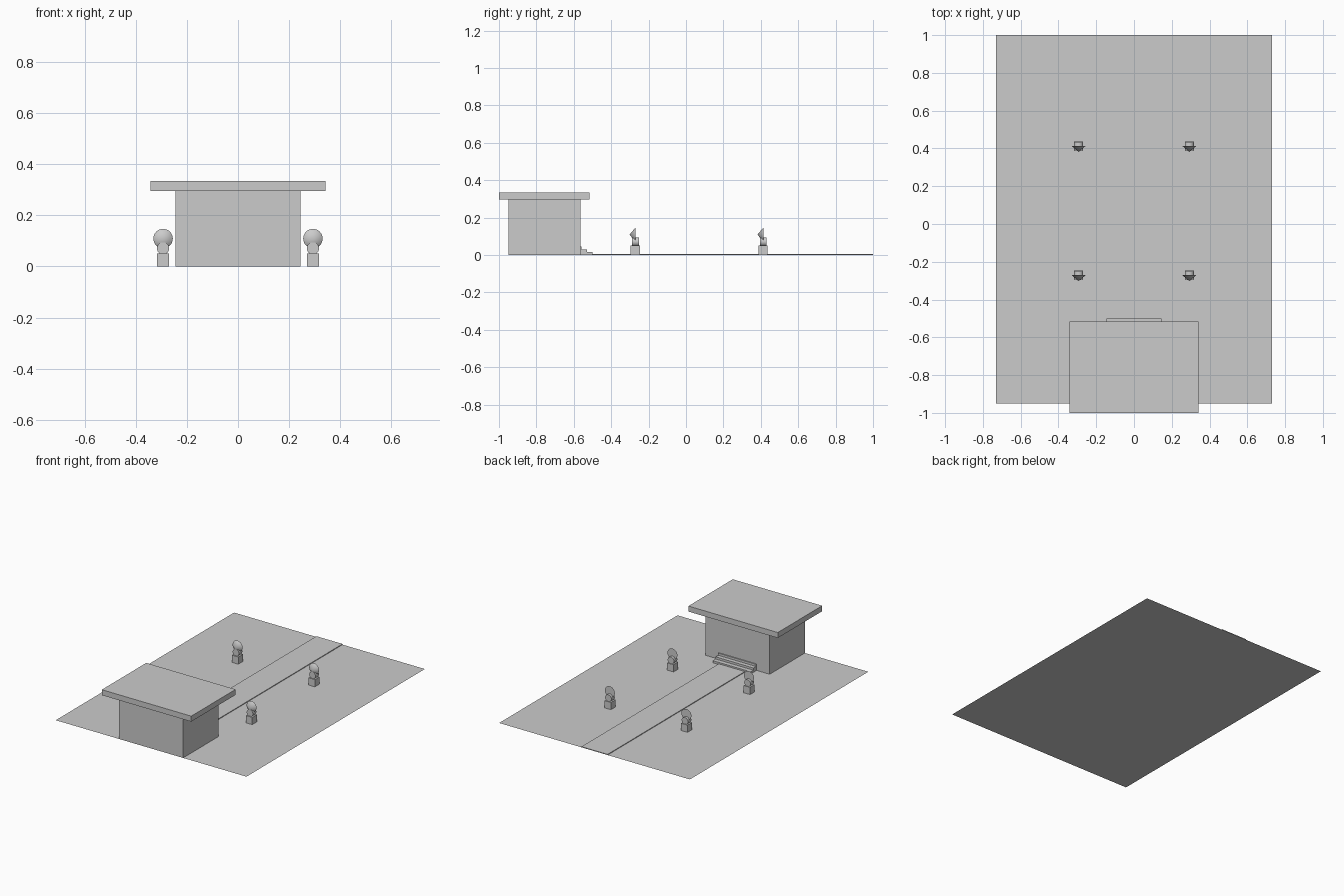
import bpy
import math

cube = bpy.data.objects.get("Cube")
if cube:
    bpy.data.objects.remove(cube, do_unlink=True)

# One plain stone grey
stone = bpy.data.materials.new("stone_grey")
stone.use_nodes = True
GREY = (0.6, 0.6, 0.6, 1)
stone.diffuse_color = GREY
stone.node_tree.nodes["Principled BSDF"].inputs["Base Color"].default_value = GREY


def finish(name):
    ob = bpy.context.object
    ob.name = name
    ob.data.name = name
    ob.data.materials.append(stone)
    return ob


def box(name, x, y, z):
    """Box from (low, high) ranges on each axis."""
    ranges = (x, y, z)
    bpy.ops.mesh.primitive_cube_add(size=1, location=[sum(r) / 2 for r in ranges])
    ob = finish(name)
    ob.scale = [r[1] - r[0] for r in ranges]
    bpy.ops.object.transform_apply(location=False, rotation=False, scale=True)
    return ob


def round_part(name, loc, r_back, r_front, depth):
    """Cone or cylinder lying along y; its tip points to the front."""
    bpy.ops.mesh.primitive_cone_add(vertices=32, radius1=r_back, radius2=r_front,
                                    depth=depth, location=loc,
                                    rotation=(math.pi / 2, 0, 0))
    ob = finish(name)
    bpy.ops.object.shade_smooth_by_angle(angle=math.radians(30))
    return ob


# Ground sheet and raised path
bpy.ops.mesh.primitive_plane_add(size=1, location=(0, 0.025, 0))
ground = finish("ground")
ground.scale = (1.46, 1.95, 1)
bpy.ops.object.transform_apply(location=False, rotation=False, scale=True)
box("path", (-0.1, 0.1), (-0.565, 1.0), (0, 0.005))

# Hall with overhanging flat roof
box("hall_walls", (-0.245, 0.245), (-0.95, -0.565), (0, 0.296))
box("hall_roof", (-0.342, 0.342), (-1.0, -0.515), (0.296, 0.334))

# Steps down to the path
for i, (front, top) in enumerate([(-0.5, 0.015), (-0.53, 0.03), (-0.558, 0.045)]):
    box(f"step_{i + 1}", (-0.145, 0.145), (-0.566, front), (0, top))

# Two pairs of statues flanking the path
for row, y in (("near", -0.272), ("far", 0.412)):
    for side, x in (("left", 0.293), ("right", -0.293)):
        tag = f"{row}_{side}"
        box(f"pedestal_{tag}", (x - 0.024, x + 0.024), (y - 0.025, y + 0.025), (0, 0.05))
        round_part(f"statue_body_{tag}", (x, y + 0.001, 0.071), 0.024, 0.024, 0.037)
        round_part(f"statue_head_{tag}", (x, y - 0.014, 0.109), 0.038, 0, 0.032)
